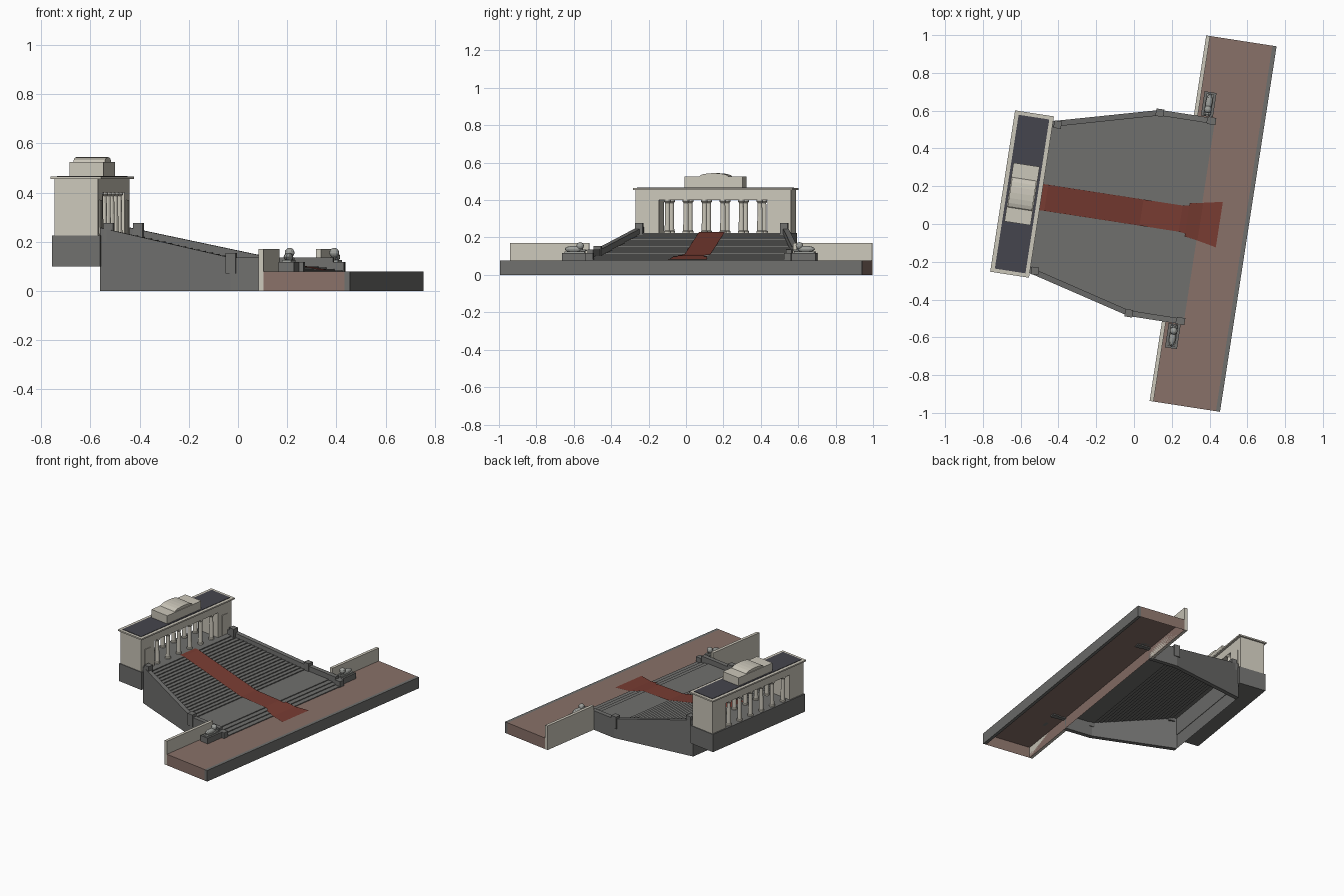
import bpy, bmesh, math
from mathutils import Matrix

if "Cube" in bpy.data.objects:
    bpy.data.objects.remove(bpy.data.objects["Cube"])

# Whole site is turned slightly about z; parts are laid out in a local frame (x = downhill)
SITE = Matrix.Rotation(math.radians(-8.8), 4, 'Z') @ Matrix.Translation((0, 0.066, 0))


def material(name, r, g, b):
    m = bpy.data.materials.new(name)
    m.diffuse_color = (r, g, b, 1)
    m.use_nodes = True
    m.node_tree.nodes["Principled BSDF"].inputs["Base Color"].default_value = m.diffuse_color
    return m


STONE = material("pale_stone", 0.60, 0.57, 0.49)
GRANITE = material("dark_granite", 0.16, 0.16, 0.155)
PAVING = material("brown_paving", 0.25, 0.165, 0.14)
SLATE = material("roof_slate", 0.06, 0.06, 0.075)
RED = material("red_carpet", 0.19, 0.045, 0.032)
STATUE = material("statue_stone", 0.34, 0.35, 0.33)


def make(name, verts, faces, mat):
    me = bpy.data.meshes.new(name)
    me.from_pydata(verts, [], faces)
    bm = bmesh.new()
    bm.from_mesh(me)
    bmesh.ops.recalc_face_normals(bm, faces=bm.faces)
    bm.to_mesh(me)
    bm.free()
    me.materials.append(mat)
    ob = bpy.data.objects.new(name, me)
    bpy.context.collection.objects.link(ob)
    ob.matrix_world = SITE
    return ob


def prism(name, plan, bottom, tops, mat, floor=True):
    """Upright block on a 4-corner plan, one top height per corner."""
    v = [(x, y, bottom) for x, y in plan] + [(p[0], p[1], t) for p, t in zip(plan, tops)]
    f = [(4, 5, 6, 7)] + [(i, (i + 1) % 4, (i + 1) % 4 + 4, i + 4) for i in range(4)]
    if floor:
        f.append((3, 2, 1, 0))
    return make(name, v, f, mat)


def box(name, x0, x1, y0, y1, z0, z1, mat, floor=True):
    return prism(name, [(x0, y0), (x1, y0), (x1, y1), (x0, y1)], z0, [z1] * 4, mat, floor)


def strip(name, profile, mat):
    """Sheet following (x, z, half width) stations."""
    v = [(x, s * h, z) for x, z, h in profile for s in (-1, 1)]
    f = [(2 * i, 2 * i + 2, 2 * i + 3, 2 * i + 1) for i in range(len(profile) - 1)]
    ob = make(name, v, f, mat)
    return ob


def lathe(name, x, y, profile, n, mat):
    """Turned part from (radius, z) points."""
    v = [(x + r * math.cos(2 * math.pi * k / n), y + r * math.sin(2 * math.pi * k / n), z)
         for r, z in profile for k in range(n)]
    f = [(j * n + k, j * n + (k + 1) % n, (j + 1) * n + (k + 1) % n, (j + 1) * n + k)
         for j in range(len(profile) - 1) for k in range(n)]
    f += [tuple(range(n)), tuple(range(len(v) - n, len(v)))]
    return make(name, v, f, mat)


def ball(name, c, r, mat):
    bm = bmesh.new()
    bmesh.ops.create_uvsphere(bm, u_segments=12, v_segments=8, radius=1,
                              matrix=Matrix.Translation(c) @ Matrix.Diagonal((*r, 1)))
    me = bpy.data.meshes.new(name)
    bm.to_mesh(me)
    bm.free()
    me.materials.append(mat)
    ob = bpy.data.objects.new(name, me)
    bpy.context.collection.objects.link(ob)
    ob.matrix_world = SITE


# Plaza, hollow underneath, with a grey kerb
box("plaza", 0.246, 0.58, -0.979, 0.979, 0, 0.078, PAVING, floor=False)
box("plaza_kerb", 0.58, 0.602, -0.979, 0.979, 0, 0.078, GRANITE)


# Staircase shell: back, top landing, long flight, lower landing, short flight
def half_width(x):
    return min(0.53, 0.385 + (x + 0.49) * 0.145 / 0.535)


pts = [(-0.515, 0), (-0.515, 0.225), (-0.48, 0.225)]
N, TOP, LAND = 20, 0.225, 0.10
for i in range(1, N + 1):
    z = TOP - (TOP - LAND) * i / N
    x = -0.48 + 0.51 * (i - 1) / (N - 1)
    pts += [(x, z), (-0.48 + 0.51 * i / (N - 1) if i < N else 0.24, z)]
for i in range(1, 5):
    z = LAND - (LAND - 0.078) * i / 4
    x = 0.24 + 0.1 * (i - 1) / 3
    pts.append((x, z))
    if i < 4:
        pts.append((0.24 + 0.1 * i / 3, z))
strip("stairs", [(x, z, half_width(x)) for x, z in pts], GRANITE)

# Carpet with flared end
strip("carpet", [(-0.51, 0.229, 0.07), (-0.48, 0.229, 0.07), (0.03, 0.109, 0.07),
                 (0.24, 0.104, 0.07), (0.28, 0.097, 0.075)], RED)
strip("carpet_end", [(0.275, 0.099, 0.09), (0.345, 0.084, 0.101), (0.447, 0.082, 0.122)], RED)

for s, side in ((-1, "left"), (1, "right")):
    def y_box(name, x0, x1, y0, y1, z0, z1, mat):
        a, b = sorted((s * y0, s * y1))
        return box(f"{side}_{name}", x0, x1, a, b, z0, z1, mat)

    # Stair side walls and posts
    prism(f"{side}_sloped_wall", [(-0.515, s * 0.374), (0.045, s * 0.522), (0.045, s * 0.552),
                                  (-0.515, s * 0.405)], 0, [0.257, 0.135, 0.135, 0.257], GRANITE)
    y_box("lower_wall", 0.045, 0.246, 0.522, 0.552, 0, 0.135, GRANITE)
    y_box("lower_wall_front", 0.246, 0.30, 0.522, 0.552, 0.07, 0.135, GRANITE)
    y_box("wall_end_block", 0.30, 0.345, 0.517, 0.555, 0.07, 0.118, GRANITE)
    y_box("top_post", -0.50, -0.46, 0.372, 0.412, 0.20, 0.277, GRANITE)
    y_box("middle_post", 0.024, 0.066, 0.517, 0.557, 0.07, 0.155, GRANITE)

    # Retaining wall
    y_box("retaining_wall", 0.225, 0.246, 0.552, 0.979, 0, 0.17, STONE)

    # Reclining animal statue on its pedestal
    y_box("statue_pedestal", 0.262, 0.326, 0.556, 0.686, 0.078, 0.118, GRANITE)
    y_box("statue_plinth", 0.275, 0.313, 0.566, 0.676, 0.118, 0.126, STATUE)
    ball(f"{side}_statue_body", (0.294, s * 0.627, 0.138), (0.018, 0.050, 0.017), STATUE)
    ball(f"{side}_statue_head", (0.294, s * 0.593, 0.155), (0.020, 0.020, 0.020), STATUE)
    for dx in (-0.012, 0.012):
        ball(f"{side}_statue_paw", (0.294 + dx, s * 0.576, 0.131), (0.006, 0.018, 0.006), STATUE)

    # End pavilion with raised panel
    y_box("pavilion", -0.70, -0.522, 0.293, 0.42, 0.225, 0.40, STONE)
    y_box("pavilion_panel", -0.523, -0.518, 0.33, 0.386, 0.232, 0.37, STONE)

# Building base, entablature, cornice and roof
box("building_base", -0.709, -0.512, -0.425, 0.425, 0.10, 0.225, GRANITE)
box("entablature", -0.70, -0.522, -0.42, 0.42, 0.40, 0.455, STONE)
box("cornice", -0.714, -0.506, -0.432, 0.432, 0.455, 0.465, STONE)
box("roof", -0.692, -0.528, -0.412, 0.412, 0.465, 0.468, SLATE)

# Open colonnade, front and back rows
for row, x in (("front", -0.54), ("back", -0.682)):
    for i in range(6):
        lathe(f"{row}_column", x, -0.25 + 0.1 * i,
              [(0.019, 0.225), (0.019, 0.233), (0.015, 0.237), (0.0125, 0.385),
               (0.018, 0.391), (0.018, 0.40)], 12, STONE)

# Attic block with low arched cap
box("attic", -0.68, -0.54, -0.157, 0.157, 0.465, 0.525, STONE)
arc = [(0.08 * math.cos(a), 0.525 + 0.019 * math.sin(a)) for a in
       (math.pi * k / 8 for k in range(9))]
n = len(arc)
make("attic_arch", [(x, y, z) for x in (-0.675, -0.545) for y, z in arc],
     [(k, (k + 1) % n, n + (k + 1) % n, n + k) for k in range(n)]
     + [tuple(range(n)), tuple(range(2 * n - 1, n - 1, -1))], STONE)
